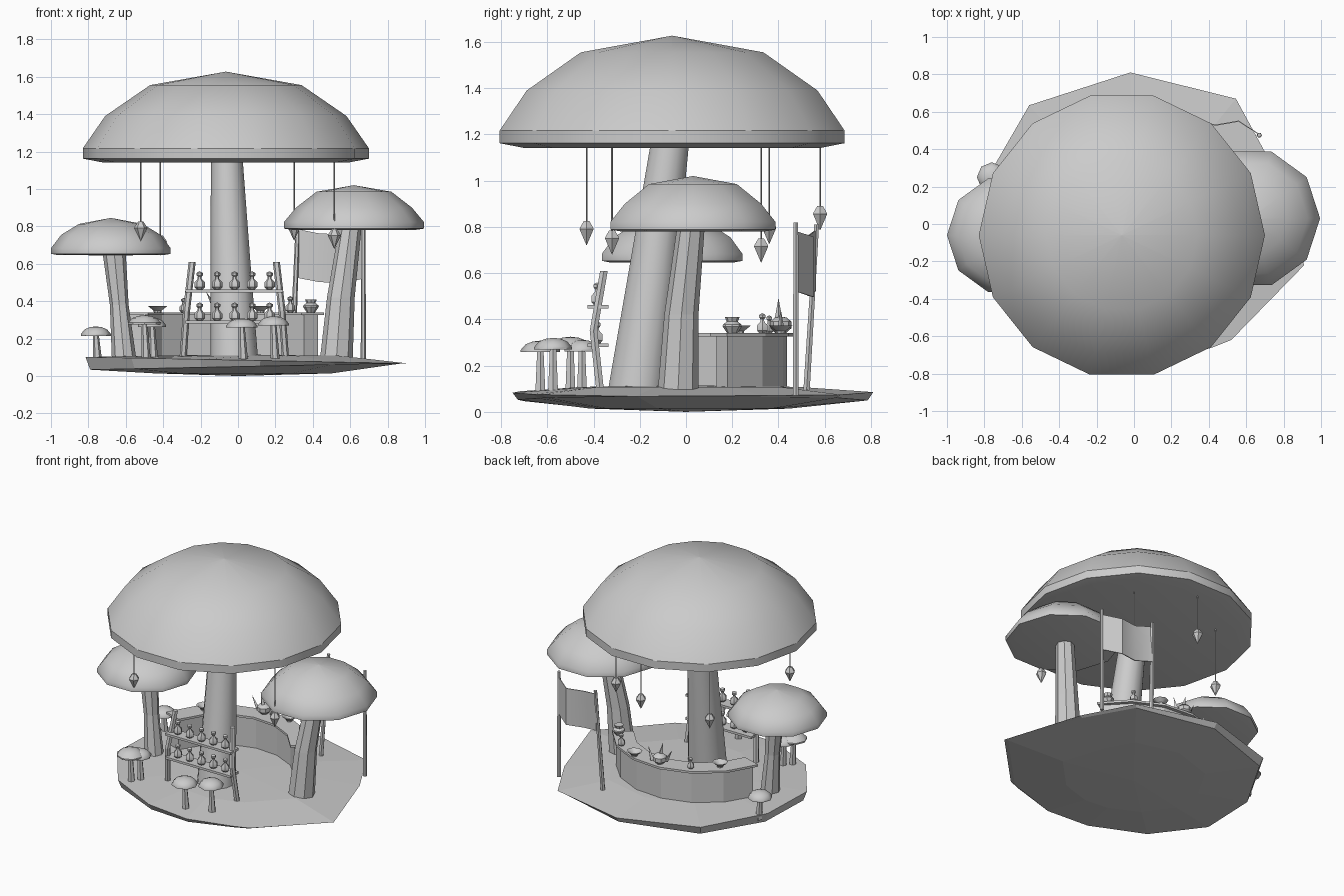
import bpy, bmesh
from math import sin, cos, pi, radians
from mathutils import Vector

if "Cube" in bpy.data.objects:
    bpy.data.objects.remove(bpy.data.objects["Cube"])

grey = bpy.data.materials.new("plain_grey")
grey.use_nodes = True
COLOUR = (0.6, 0.6, 0.6, 1)
grey.diffuse_color = COLOUR
grey.node_tree.nodes["Principled BSDF"].inputs["Base Color"].default_value = COLOUR


def finish(name, bm, smooth=30):
    """Clean up the mesh, mark sharp edges and link the object."""
    bmesh.ops.remove_doubles(bm, verts=bm.verts, dist=0.0001)
    bmesh.ops.recalc_face_normals(bm, faces=bm.faces)
    for f in bm.faces:
        f.smooth = smooth > 0
    for e in bm.edges:
        e.smooth = len(e.link_faces) == 2 and e.calc_face_angle(0) < radians(smooth)
    me = bpy.data.meshes.new(name)
    bm.to_mesh(me)
    bm.free()
    me.materials.append(grey)
    ob = bpy.data.objects.new(name, me)
    bpy.context.collection.objects.link(ob)
    return ob


def skin(name, rings, smooth=30, closed=False):
    """Join rings of points with faces; cap the ends or close the loop."""
    bm = bmesh.new()
    vs = [[bm.verts.new(p) for p in ring] for ring in rings]
    n = len(vs[0])
    pairs = list(zip(vs, vs[1:])) + ([(vs[-1], vs[0])] if closed else [])
    for a, b in pairs:
        for i in range(n):
            j = (i + 1) % n
            bm.faces.new((a[i], a[j], b[j], b[i]))
    if not closed:
        bm.faces.new(vs[0])
        bm.faces.new(vs[-1])
    return finish(name, bm, smooth)


def circle(x, y, z, r, n):
    r = max(r, 0.0005)
    return [(x + r * cos(2 * pi * i / n), y + r * sin(2 * pi * i / n), z) for i in range(n)]


def lathe(name, loc, profile, n, smooth=30, scale=1):
    x, y, z = loc
    return skin(name, [circle(x, y, z + h * scale, r * scale, n) for r, h in profile], smooth)


def stalk(name, path, n, smooth=30):
    """Tapered stem through (x, y, z, radius) stations."""
    return skin(name, [circle(*p, n) for p in path], smooth)


def box(name, lo, hi):
    ring = lambda z: [(lo[0], lo[1], z), (hi[0], lo[1], z), (hi[0], hi[1], z), (lo[0], hi[1], z)]
    return skin(name, [ring(lo[2]), ring(hi[2])], 0)


# Ground slab: irregular outline, domed above and shallow below
outline = [(.91, -.22), (.73, .33), (.545, .67), (-.02, .81), (-.56, .635), (-.8, .22),
           (-.815, -.2), (-.57, -.54), (-.2, -.72), (.12, -.75), (.42, -.66), (.52, -.62)]
layers = [(.001, 0, 0), (.55, .014, 0), (.97, .05, .02), (1, .085, -.02), (.6, .108, 0), (.001, .115, 0)]
skin("ground", [[(x * s, y * s, z + tilt * x) for x, y in outline] for s, z, tilt in layers], 0)

# Three large mushrooms
lathe("main_cap", (-.065, -.06, 1.14),
      [(0, 0), (.66, .002), (.765, .022), (.765, .077), (.645, .25), (.405, .415), (0, .487)], 14)
lathe("right_cap", (.62, .03, .78),
      [(0, 0), (.33, .001), (.375, .008), (.375, .042), (.31, .12), (.2, .205), (0, .24)], 10, 40)
lathe("left_cap", (-.68, -.06, .645),
      [(0, 0), (.28, .001), (.32, .008), (.32, .038), (.265, .11), (.17, .168), (0, .2)], 10, 40)
stalk("main_stem", [(-.02, -.215, .08, .128), (-.04, -.145, .6, .107), (-.06, -.07, 1.16, .085)], 14)
stalk("right_stem", [(.525, -.035, .08, .088), (.55, -.02, .42, .074), (.6, .02, .79, .06)], 8, 0)
stalk("left_stem", [(-.608, -.08, .08, .066), (-.635, -.07, .38, .05), (-.662, -.06, .66, .062)], 8, 0)

# Small mushrooms: x, y, cap base height, cap radius
for x, y, z, r in [(-.76, .25, .215, .08), (-.5, -.5, .275, .088), (-.46, -.45, .262, .075),
                   (.02, -.63, .258, .085), (.19, -.575, .27, .082)]:
    lathe("small_cap", (x, y, z), [(0, 0), (r, 0), (r, .01), (r * .75, .034), (r * .4, .046), (0, .05)], 8, 40)
    stalk("small_stem", [(x + .01, y, .06, .026), (x, y, z + .005, .016)], 6, 0)


# Curved counter behind the main stem
def arc_block(name, r0, r1, z0, z1, a0, a1, steps=6):
    rings = []
    for i in range(steps + 1):
        a = radians(a0 + (a1 - a0) * i / steps)
        rings.append([(-.05 + r * cos(a), -.13 + r * sin(a), z)
                      for r, z in ((r0, z0), (r1, z0), (r1, z1), (r0, z1))])
    skin(name, rings, 10)


arc_block("counter_body", .48, .57, .08, .325, 33, 159)
arc_block("counter_top", .455, .595, .325, .34, 31, 161)

# Shelf rack: two bent posts and two boards
for side in (-1, 1):
    path = [(.275, -.37, .08), (.255, -.4, .35), (.225, -.355, .61)]
    stalk("shelf_post", [(-.02 + side * x, y, z, .019) for x, y, z in path], 6, 0)
BOTTLE = [(.016, 0), (.028, .012), (.028, .038), (.011, .056), (.01, .068),
          (.017, .075), (.017, .088), (0, .097)]
for z in (.288, .455):
    box("shelf_board", (-.28, -.425, z - .008), (.24, -.335, z + .008))
    for i in range(5):
        lathe("bottle", (-.205 + i * .0935, -.385, z + .008), BOTTLE, 6, 40)

# Counter goods
BOWL = [(.02, 0), (.022, .01), (.052, .034), (.044, .034), (.015, .014)]
VASE = [(.022, 0), (.042, .03), (.04, .038), (.024, .05), (.032, .07), (0, .068)]
lathe("vase", (.39, .2, .34), VASE, 8, 35)
lathe("tall_bottle", (.28, .33, .34), BOTTLE, 6, 40, .9)
lathe("fruit_bowl", (.12, .41, .34), BOWL, 8, 35)
lathe("end_bowl", (-.43, .23, .34), BOWL, 8, 35)
lathe("short_bottle", (-.29, .36, .34), BOTTLE, 6, 40, .8)
lathe("pot", (-.08, .41, .34), [(.022, 0), (.046, .022), (.046, .05), (.025, .068), (0, .072)], 8, 40)
for x, y, z, dx in [(-.08, .4, .4, -.02), (-.12, .4, .36, -.05), (-.02, .41, .35, .03)]:
    stalk("pointed_leaf", [(x, y, z, .017), (x + dx, y, z + .09, 0)], 4, 0)

# Hanging lanterns on thin cords: x, y, lantern top height
for x, y, z in [(-.52, -.43, .825), (.515, -.32, .785), (-.415, .325, .75), (.3, .36, .83), (-.05, .58, .89)]:
    lathe("lantern", (x, y, z), [(0, -.105), (.035, -.035), (.033, -.028), (.014, 0)], 6, 0)
    stalk("lantern_cord", [(x, y, z - .01, .0035), (x, y, 1.15, .0035)], 4, 0)

# Banner strung between two poles
stalk("banner_pole", [(.67, .475, .07, .014), (.67, .475, .82, .012)], 6, 0)
stalk("banner_pole", [(.29, .52, .07, .016), (.32, .565, .81, .012)], 6, 0)
top = [(.315, .56, .785), (.435, .528, .762), (.56, .55, .757), (.67, .478, .78)]
sheet = []
for x, y, z in top:
    sheet.append([(x, y - .003, z), (x, y + .003, z), (x, y + .003, z - .26), (x, y - .003, z - .26)])
skin("banner", sheet, 40)
